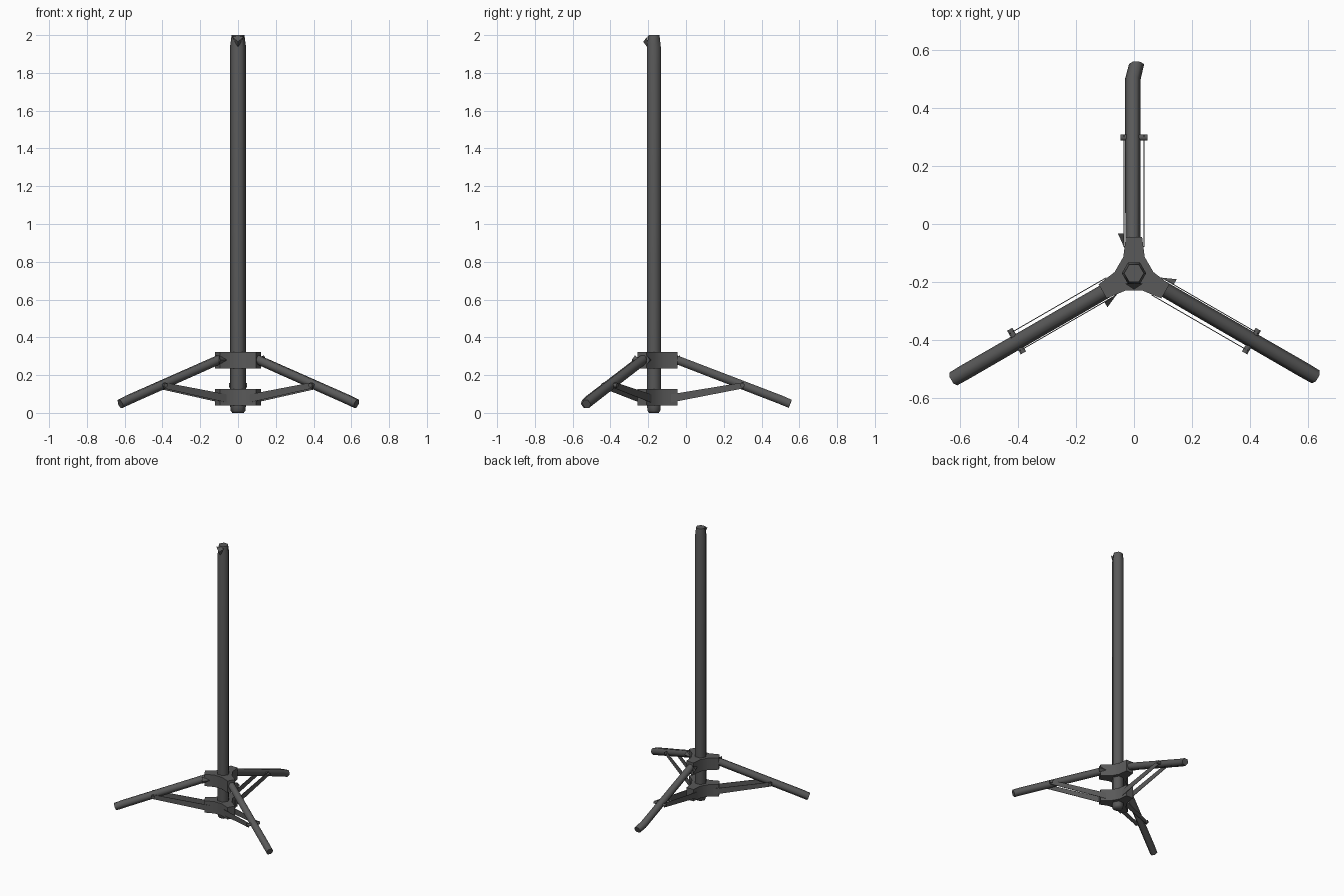
import bpy, bmesh, math
from mathutils import Vector

if "Cube" in bpy.data.objects:
    bpy.data.objects.remove(bpy.data.objects["Cube"])

CY = -0.17                      # pole centre on y
ANGLES = {"back": 90, "left": 210, "right": 330}
mat = bpy.data.materials.new("dark_grey")
mat.diffuse_color = (0.1, 0.1, 0.1, 1)
mat.use_nodes = True
mat.node_tree.nodes["Principled BSDF"].inputs["Base Color"].default_value = mat.diffuse_color


def finish(name, bm, smooth=None):
    bmesh.ops.recalc_face_normals(bm, faces=bm.faces)
    me = bpy.data.meshes.new(name)
    bm.to_mesh(me)
    bm.free()
    ob = bpy.data.objects.new(name, me)
    bpy.context.collection.objects.link(ob)
    me.materials.append(mat)
    if smooth:
        bpy.ops.object.select_all(action='DESELECT')
        ob.select_set(True)
        bpy.context.view_layer.objects.active = ob
        bpy.ops.object.shade_smooth_by_angle(angle=math.radians(smooth))
    return ob


def at(angle, r, s, z):
    """Point at distance r along a leg, s to its left, height z."""
    a = math.radians(angle)
    return Vector((r * math.cos(a) - s * math.sin(a),
                   CY + r * math.sin(a) + s * math.cos(a), z))


def tube(name, path, radii, side, sides=6):
    """Rings of a regular polygon along a path; side = ring's first corner."""
    bm = bmesh.new()
    rings = []
    axis = (path[-1] - path[0]).normalized()
    u = (side - axis * side.dot(axis)).normalized()
    v = axis.cross(u)
    for p, r in zip(path, radii):
        rings.append([bm.verts.new(p + r * (u * math.cos(t) + v * math.sin(t)))
                      for t in (2 * math.pi * i / sides for i in range(sides))])
    for a, b in zip(rings, rings[1:]):
        for i in range(sides):
            j = (i + 1) % sides
            bm.faces.new((a[i], a[j], b[j], b[i]))
    bm.faces.new(rings[0])
    bm.faces.new(rings[-1])
    return finish(name, bm, 65)


def wedge(name, base, tip):
    bm = bmesh.new()
    vs = [bm.verts.new(p) for p in base + [tip]]
    for f in ((0, 1, 2), (0, 1, 3), (1, 2, 3), (2, 0, 3)):
        bm.faces.new([vs[i] for i in f])
    finish(name, bm)


# central pole, tapered at both ends
zs = [0, 0.012, 0.04, 1.94, 2.0]
tube("pole", [Vector((0, CY, z)) for z in zs],
     [0.03, 0.039, 0.042, 0.042, 0.034], Vector((1, 0, 0)))

# locking knob at the pole top
wedge("top_knob", [Vector((-0.032, -0.205, 1.992)), Vector((0.032, -0.205, 1.992)),
                   Vector((0, -0.205, 1.935))], Vector((0, -0.226, 1.965)))

# three-armed hubs
for name, z0, z1 in (("upper_hub", 0.235, 0.322), ("lower_hub", 0.04, 0.127)):
    bm = bmesh.new()
    outline = []
    for a in ANGLES.values():
        outline += [(a, 0.056, -0.037), (a, 0.125, -0.028),
                    (a, 0.125, 0.028), (a, 0.056, 0.037)]
    f = bm.faces.new([bm.verts.new(at(a, r, s, z0)) for a, r, s in outline])
    ext = bmesh.ops.extrude_face_region(bm, geom=[f])["geom"]
    bmesh.ops.translate(bm, vec=(0, 0, z1 - z0),
                        verts=[g for g in ext if isinstance(g, bmesh.types.BMVert)])
    finish(name, bm, 40)

for leg, a in ANGLES.items():
    # leg with a foot cap that kinks slightly on the back leg
    kink = -0.013 if leg == "back" else 0
    side = at(a, 0, 1, 0) - at(a, 0, 0, 0)
    tube(leg + "_leg", [at(a, 0.09, 0.004, 0.293), at(a, 0.67, 0.004, 0.070),
                        at(a, 0.722, 0.004 + kink, 0.048)],
         [0.026, 0.027, 0.026], side)

    for sgn, tag in ((1, "_a"), (-1, "_b")):
        # flat brace strip
        bm = bmesh.new()
        quads = [[bm.verts.new(at(a, r, sgn * s, z)) for r, z in
                  ((0.09, 0.055), (0.475, 0.130), (0.475, 0.162), (0.09, 0.098))]
                 for s in (0.033, 0.036)]
        bm.faces.new(quads[0])
        bm.faces.new(quads[1])
        for i in range(4):
            j = (i + 1) % 4
            bm.faces.new((quads[0][i], quads[0][j], quads[1][j], quads[1][i]))
        finish(leg + "_brace" + tag, bm)
        # pivot pin
        tube(leg + "_pin" + tag, [at(a, 0.468, sgn * 0.018, 0.146),
                                  at(a, 0.468, sgn * 0.047, 0.146)],
             [0.012, 0.012], Vector((0, 0, 1)))

    # bolt head beside the upper hub
    wedge(leg + "_bolt", [at(a, 0.138, 0.036, 0.305), at(a, 0.138, 0.036, 0.255),
                          at(a, 0.085, 0.032, 0.28)], at(a, 0.138, 0.056, 0.28))
